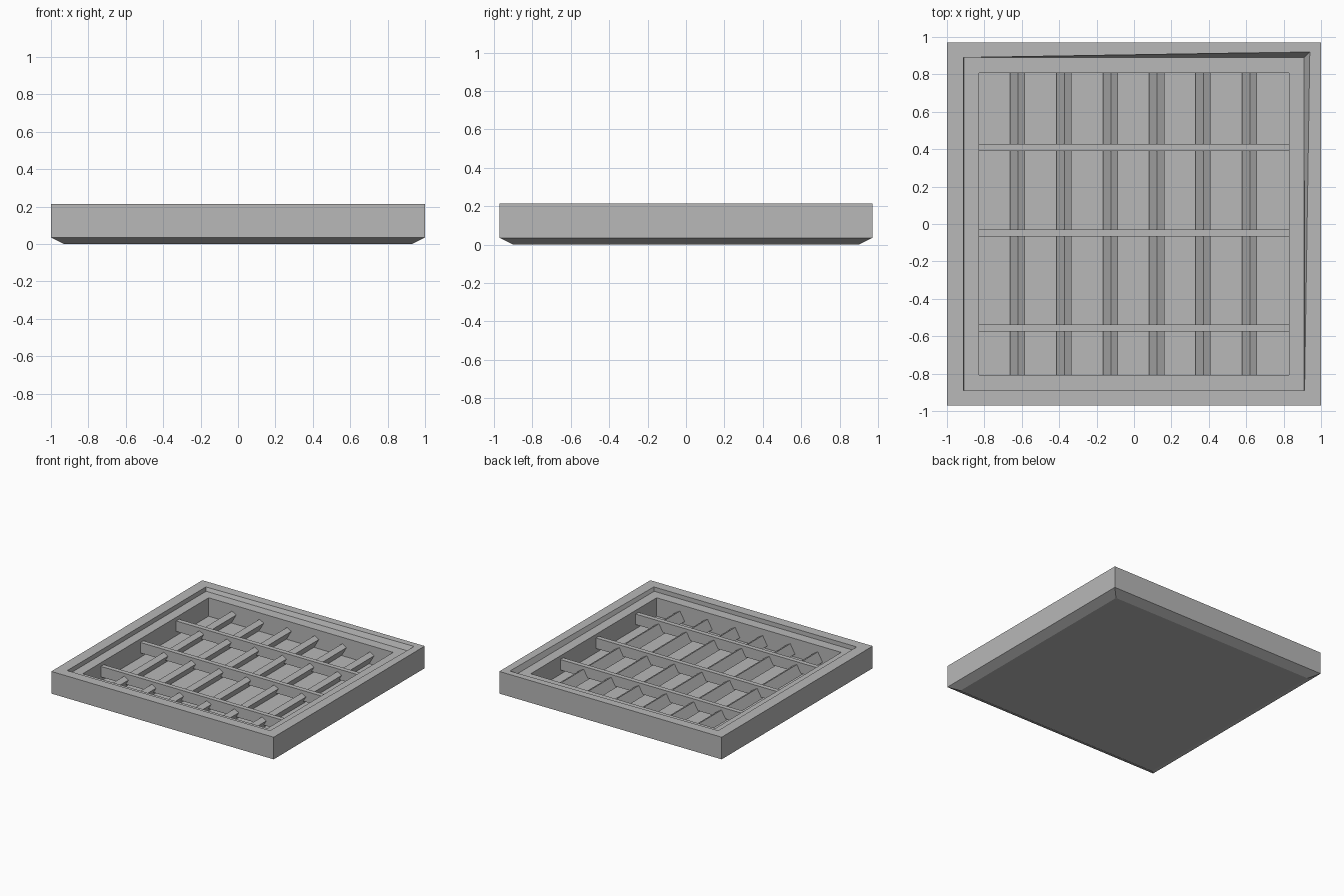
import bpy
import bmesh
from math import radians
from mathutils import Matrix, Vector

if "Cube" in bpy.data.objects:
    bpy.data.objects.remove(bpy.data.objects["Cube"])

GREY = (0.48, 0.48, 0.48, 1.0)
stone = bpy.data.materials.new("plain grey")
stone.use_nodes = True
stone.diffuse_color = GREY
shader = next(n for n in stone.node_tree.nodes if n.type == "BSDF_PRINCIPLED")
shader.inputs["Base Color"].default_value = GREY


def finish(name, bm):
    """Turn a bmesh into a flat-shaded named object."""
    bmesh.ops.recalc_face_normals(bm, faces=bm.faces)
    mesh = bpy.data.meshes.new(name)
    bm.to_mesh(mesh)
    bm.free()
    mesh.materials.append(stone)
    obj = bpy.data.objects.new(name, mesh)
    bpy.context.collection.objects.link(obj)
    return obj


def rectangle(x, y, z):
    return [(-x, -y, z), (x, -y, z), (x, y, z), (-x, y, z)]


def box(name, size, matrix):
    bm = bmesh.new()
    bmesh.ops.create_cube(bm, size=1.0)
    bmesh.ops.scale(bm, vec=size, verts=bm.verts)
    bmesh.ops.transform(bm, matrix=matrix, verts=bm.verts)
    return finish(name, bm)


TOP, LEDGE, FLOOR = 0.215, 0.18, 0.03
OPEN_X, OPEN_Y = 0.83, 0.808

# Tray: nested loops from the underside, over the rim, down to the floor
recess_top = rectangle(0.912, 0.89, TOP)
recess_top[2] = (0.94, 0.92, TOP)      # one corner of the recess flares outward
loops = [
    rectangle(0.93, 0.90, 0.0),
    rectangle(1.0, 0.97, 0.035),
    rectangle(1.0, 0.97, TOP),
    recess_top,
    rectangle(0.91, 0.89, LEDGE),
    rectangle(OPEN_X, OPEN_Y, LEDGE),
    rectangle(OPEN_X, OPEN_Y, FLOOR),
]
bm = bmesh.new()
rings = [[bm.verts.new(p) for p in loop] for loop in loops]
for low, high in zip(rings, rings[1:]):
    for i in range(4):
        j = (i + 1) % 4
        bm.faces.new((low[i], low[j], high[j], high[i]))
bm.faces.new(rings[0])
bm.faces.new(rings[-1])
finish("tray", bm)

# Tilted slats running front to back, leaning to the left side
SLAT_WIDTH, SLAT_THICK, SLAT_TOP = 0.085, 0.044, 0.128
tilt = Matrix.Rotation(radians(30), 4, "Y")
peak = tilt @ Vector((-SLAT_THICK / 2, 0, SLAT_WIDTH / 2))
for i in range(6):
    x = -0.62 + i * 0.248
    centre = Vector((x, 0, SLAT_TOP)) - peak
    box(f"slat_{i + 1}", (SLAT_THICK, 2 * OPEN_Y, SLAT_WIDTH),
        Matrix.Translation(centre) @ tilt)

# Upright crossbars running side to side over the slats
for i, y in enumerate((-0.557, -0.048, 0.41)):
    box(f"crossbar_{i + 1}", (2 * OPEN_X, 0.038, 0.085),
        Matrix.Translation((0, y, 0.108)))
